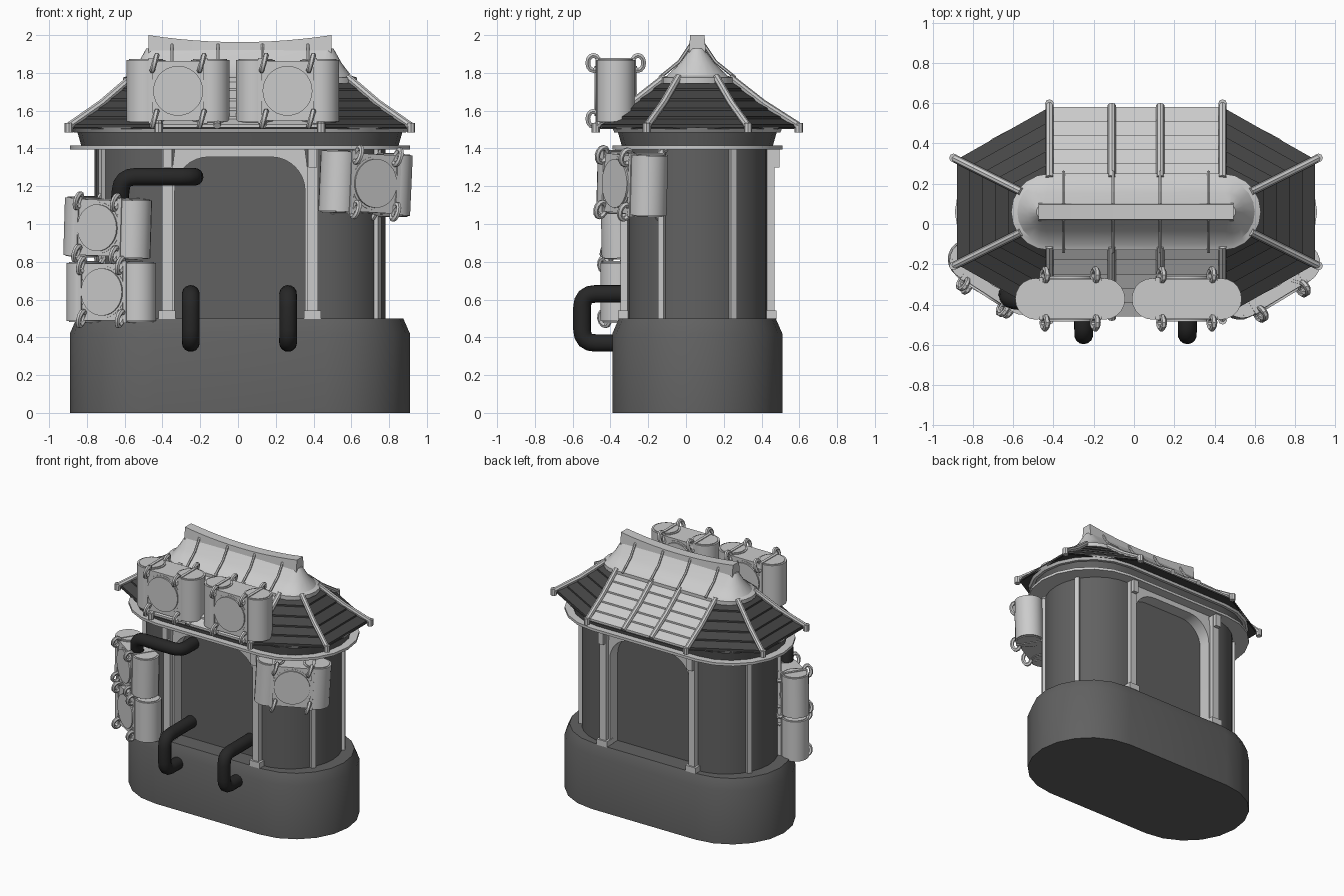
import bpy, bmesh
from math import pi, sin, cos, radians
from mathutils import Vector, Matrix

if "Cube" in bpy.data.objects:
    bpy.data.objects.remove(bpy.data.objects["Cube"])

CX, CY = 0.01, 0.06


def mat(name, v):
    m = bpy.data.materials.new(name)
    m.diffuse_color = (v, v, v, 1)
    m.use_nodes = True
    m.node_tree.nodes["Principled BSDF"].inputs["Base Color"].default_value = m.diffuse_color
    return m


DARK, BLACK, SLATE = mat("dark_grey", 0.12), mat("black", 0.02), mat("slate", 0.06)


def finish(name, bm, m=None, smooth=True):
    bmesh.ops.recalc_face_normals(bm, faces=bm.faces)
    me = bpy.data.meshes.new(name)
    bm.to_mesh(me)
    bm.free()
    ob = bpy.data.objects.new(name, me)
    bpy.context.collection.objects.link(ob)
    if m:
        me.materials.append(m)
    if smooth:
        bpy.ops.object.select_all(action='DESELECT')
        ob.select_set(True)
        bpy.context.view_layer.objects.active = ob
        bpy.ops.object.shade_smooth_by_angle(angle=radians(30))
    return ob


def add_loft(bm, rings, closed=False):
    vs = [[bm.verts.new(p) for p in r] for r in rings]
    n = len(rings[0])
    pairs = list(zip(vs, vs[1:])) + ([(vs[-1], vs[0])] if closed else [])
    for a, b in pairs:
        for i in range(n):
            bm.faces.new((a[i], a[(i + 1) % n], b[(i + 1) % n], b[i]))
    if not closed:
        bm.faces.new(vs[0][::-1])
        bm.faces.new(vs[-1])


def loft(name, rings, m=None, smooth=True):
    bm = bmesh.new()
    add_loft(bm, rings)
    return finish(name, bm, m, smooth)


def stadium(hx, r, z, n=10):
    pts = []
    for s in (0, 1):
        for i in range(n + 1):
            a = -pi / 2 + pi * i / n + pi * s
            pts.append((CX + (hx if s == 0 else -hx) + r * cos(a), CY + r * sin(a), z))
    return pts


def add_box(bm, c, size, rot=0):
    M = Matrix.Translation(c) @ Matrix.Rotation(rot, 4, 'Z') @ Matrix.Diagonal((*size, 1))
    bmesh.ops.create_cube(bm, size=1, matrix=M)


def add_cyl(bm, c, r, h, axis='Z', seg=20):
    M = Matrix.Translation(c) @ (Matrix.Rotation(pi / 2, 4, 'X') if axis == 'Y' else Matrix())
    bmesh.ops.create_cone(bm, cap_ends=True, segments=seg, radius1=r, radius2=r, depth=h, matrix=M)


def add_rod(bm, a, b, r, seg=8):
    a, b = Vector(a), Vector(b)
    d = b - a
    M = Matrix.Translation((a + b) / 2) @ d.to_track_quat('Z', 'Y').to_matrix().to_4x4()
    bmesh.ops.create_cone(bm, cap_ends=True, segments=seg, radius1=r, radius2=r, depth=d.length, matrix=M)


# plinth, walls and cornice
loft("base", [stadium(0.45, 0.45, 0), stadium(0.45, 0.45, 0.42), stadium(0.45, 0.415, 0.5)], DARK)
for side, nm in ((1, "right"), (-1, "left")):
    def half(z):
        arc = [(CX + side * (0.4 + 0.37 * cos(a)), CY + 0.37 * sin(a), z)
               for a in [-pi / 2 + pi * i / 14 for i in range(15)]]
        return [(CX + side * 0.36, CY - 0.37, z)] + arc + [(CX + side * 0.36, CY + 0.37, z)]
    loft("wall_" + nm, [half(0.49), half(1.42)], DARK)
bm = bmesh.new()
add_box(bm, (CX, CY, 0.95), (0.76, 0.56, 0.94))
finish("recessed_wall", bm, DARK, False)
loft("cornice_lower", [stadium(0.45, 0.45, 1.395), stadium(0.45, 0.45, 1.415)])
loft("frieze", [stadium(0.44, 0.40, 1.415), stadium(0.44, 0.42, 1.485)], DARK)
loft("cornice_upper", [stadium(0.44, 0.44, 1.485), stadium(0.45, 0.45, 1.51)])

# posts with feet and brackets, and thin posts round the ends
bm = bmesh.new()
for sx in (-1, 1):
    for sy in (-1, 1):
        x, y = CX + sx * 0.385, CY + sy * 0.38
        add_box(bm, (x, y, 0.95), (0.055, 0.055, 0.92))
        add_box(bm, (x, y, 0.52), (0.09, 0.08, 0.045))
        add_box(bm, (x, y + sy * 0.025, 1.35), (0.045, 0.06, 0.1))
        add_box(bm, (CX + sx * 0.725, CY + sy * 0.185, 0.95), (0.035, 0.035, 0.92), sx * sy * 0.5)
finish("posts", bm, None, False)

# rounded arch frames front and back
inner = [(-0.345, 0.5)] + [(-0.165 - 0.18 * cos(a), 1.175 + 0.18 * sin(a)) for a in [pi / 2 * i / 8 for i in range(9)]]
inner += [(-x, z) for x, z in reversed(inner)]
outer = [(-0.37, 0.5)] + [(-0.37 + 0.205 * i / 8, 1.2 if i == 0 else 1.4) for i in range(9)]
outer += [(-x, z) for x, z in reversed(outer)]
for sy, nm in ((-1, "front"), (1, "back")):
    bm = bmesh.new()
    y0, y1 = CY + sy * 0.27, CY + sy * 0.375
    rings = [[(CX + i[0], y0, i[1]), (CX + i[0], y1, i[1]), (CX + o[0], y1, o[1]), (CX + o[0], y0, o[1])]
             for i, o in zip(inner, outer)]
    add_loft(bm, rings)
    finish("arch_" + nm, bm)

# octagonal roof: core, overlapping boards and hip poles
low = [(0.43, -0.52), (0.89, -0.26), (0.89, 0.26), (0.43, 0.52), (-0.43, 0.52), (-0.89, 0.26), (-0.89, -0.26), (-0.43, -0.52)]
top = [(0.43, -0.17), (0.57, -0.1), (0.57, 0.1), (0.43, 0.17), (-0.43, 0.17), (-0.57, 0.1), (-0.57, -0.1), (-0.43, -0.17)]


def slope(i, t, dz=0.0):
    i %= 8
    a, b = low[i], top[i]
    return Vector((CX + a[0] + (b[0] - a[0]) * t, CY + a[1] + (b[1] - a[1]) * t,
                   1.51 + 0.25 * t - 0.05 * t * (1 - t) + dz))


loft("roof_core", [[slope(i, t, -0.008) for i in range(8)] for t in (0, 0.5, 1)], SLATE, False)
ROWS = 5
for nm, sides, m in (("roof_boards_long", (3, 7), None), ("roof_boards_ends", (0, 1, 2, 4, 5, 6), SLATE)):
    bm = bmesh.new()
    for i in sides:
        for k in range(ROWS):
            t0, t1 = k / ROWS, (k + 1) / ROWS + 0.02
            top4 = [slope(i, t0, 0.016), slope(i + 1, t0, 0.016), slope(i + 1, t1, 0.002), slope(i, t1, 0.002)]
            add_loft(bm, [[p - Vector((0, 0, 0.016)) for p in top4], top4])
    finish(nm, bm, m, False)
bm = bmesh.new()
for i in range(8):
    add_rod(bm, slope(i, -0.04, 0.018), slope(i, 0.5, 0.018), 0.02)
    add_rod(bm, slope(i, 0.48, 0.018), slope(i, 1.0, 0.018), 0.02)
    add_rod(bm, slope(i, -0.05, -0.015), slope(i, -0.05, 0.035), 0.022)
for i in (3, 7):
    for f in (0.36, 0.64):
        p = [slope(i, t, 0.016).lerp(slope(i + 1, t, 0.016), f) for t in (-0.03, 0.5, 1)]
        add_rod(bm, p[0], p[1], 0.02)
        add_rod(bm, p[1], p[2], 0.02)
finish("roof_poles", bm)

# roof cap, its ribs and the sagging ridge
loft("roof_cap", [stadium(0.43, 0.19, 1.745), stadium(0.43, 0.19, 1.775), stadium(0.43, 0.16, 1.785),
                  stadium(0.445, 0.095, 1.85), stadium(0.46, 0.035, 1.93)])
bm = bmesh.new()
for x in (-0.35, -0.105, 0.13, 0.37):
    for s in (-1, 1):
        add_rod(bm, (x, CY + s * 0.2, 1.775), (x, CY + s * 0.095, 1.86), 0.009, 6)
        add_rod(bm, (x, CY + s * 0.095, 1.86), (x, CY + s * 0.035, 1.95), 0.009, 6)
finish("cap_ribs", bm)
rings = []
for i in range(13):
    u = -1 + i / 6
    zt, zb = 1.963 + 0.037 * u * u, 1.89 + 0.015 * u * u
    x = CX + 0.485 * u
    rings.append([(x, CY - 0.045, zb), (x, CY + 0.045, zb), (x, CY + 0.038, zt), (x, CY - 0.038, zt)])
loft("ridge", rings)


# lanterns: box between two drums, round faces, frame bars and hanging rings
def lantern(name, loc, rot=0.0, s=1.0, tilt=0.0):
    bm = bmesh.new()
    add_box(bm, (0, 0, 0), (0.34, 0.19, 0.30))
    for sx in (-1, 1):
        add_cyl(bm, (sx * 0.17, 0, 0), 0.103, 0.325)
        add_cyl(bm, (sx * 0.17, 0, 0), 0.09, 0.335)
        add_box(bm, (sx * 0.145, 0, 0), (0.022, 0.212, 0.345))
        for sy in (-1, 1):
            for sz in (-1, 1):
                ring = []
                for i in range(12):
                    a = 2 * pi * i / 12
                    ring.append([(sx * 0.125 + 0.015 * cos(b) + 0.012 * sin(a),
                                  sy * 0.118 + (0.03 + 0.015 * sin(b)) * cos(a),
                                  sz * 0.148 + (0.04 + 0.015 * sin(b)) * sin(a))
                                 for b in [2 * pi * j / 6 for j in range(6)]])
                add_loft(bm, ring, True)
    add_cyl(bm, (0, 0, 0), 0.145, 0.205, 'Y', 28)
    add_cyl(bm, (0, 0, 0), 0.132, 0.225, 'Y', 28)
    add_box(bm, (0, 0, 0), (0.26, 0.2, 0.315))
    ob = finish(name, bm)
    ob.matrix_world = (Matrix.Translation(loc) @ Matrix.Rotation(rot, 4, 'Z')
                       @ Matrix.Rotation(tilt, 4, 'Y') @ Matrix.Scale(s, 4))


lantern("lantern_roof_left", (-0.317, -0.372, 1.705))
lantern("lantern_roof_right", (0.262, -0.372, 1.705))
lantern("lantern_wall_right", (0.675, -0.285, 1.215), radians(31), 0.98, radians(3))
lantern("lantern_wall_left_upper", (-0.69, -0.265, 0.98), radians(-33), 0.94, radians(2))
lantern("lantern_wall_left_lower", (-0.67, -0.275, 0.64), radians(-30), 0.95)


# bent pipes
def pipe(name, pts, r=0.047, bend=0.07):
    pts = [Vector(p) for p in pts]
    path = [pts[0]]
    for a, b, c in zip(pts, pts[1:], pts[2:]):
        p, q = b + (a - b).normalized() * bend, b + (c - b).normalized() * bend
        for i in range(5):
            t = i / 4
            path.append(p * (1 - t) ** 2 + b * 2 * t * (1 - t) + q * t * t)
    path.append(pts[-1])
    rings, u = [], None
    for i, p in enumerate(path):
        d = (path[min(i + 1, len(path) - 1)] - path[max(i - 1, 0)]).normalized()
        u = d.orthogonal() if u is None else u - d * u.dot(d)
        u.normalize()
        v = d.cross(u)
        rings.append([p + (u * cos(a) + v * sin(a)) * r for a in [2 * pi * j / 14 for j in range(14)]])
    loft(name, rings, BLACK)


for x, nm in ((-0.25, "left"), (0.265, "right")):
    pipe("pipe_lower_" + nm, [(x, -0.21, 0.63), (x, -0.55, 0.63), (x, -0.55, 0.37), (x, -0.36, 0.37)])
pipe("pipe_upper", [(-0.23, -0.2, 1.25), (-0.23, -0.38, 1.25), (-0.615, -0.38, 1.25), (-0.63, -0.34, 1.08)])
